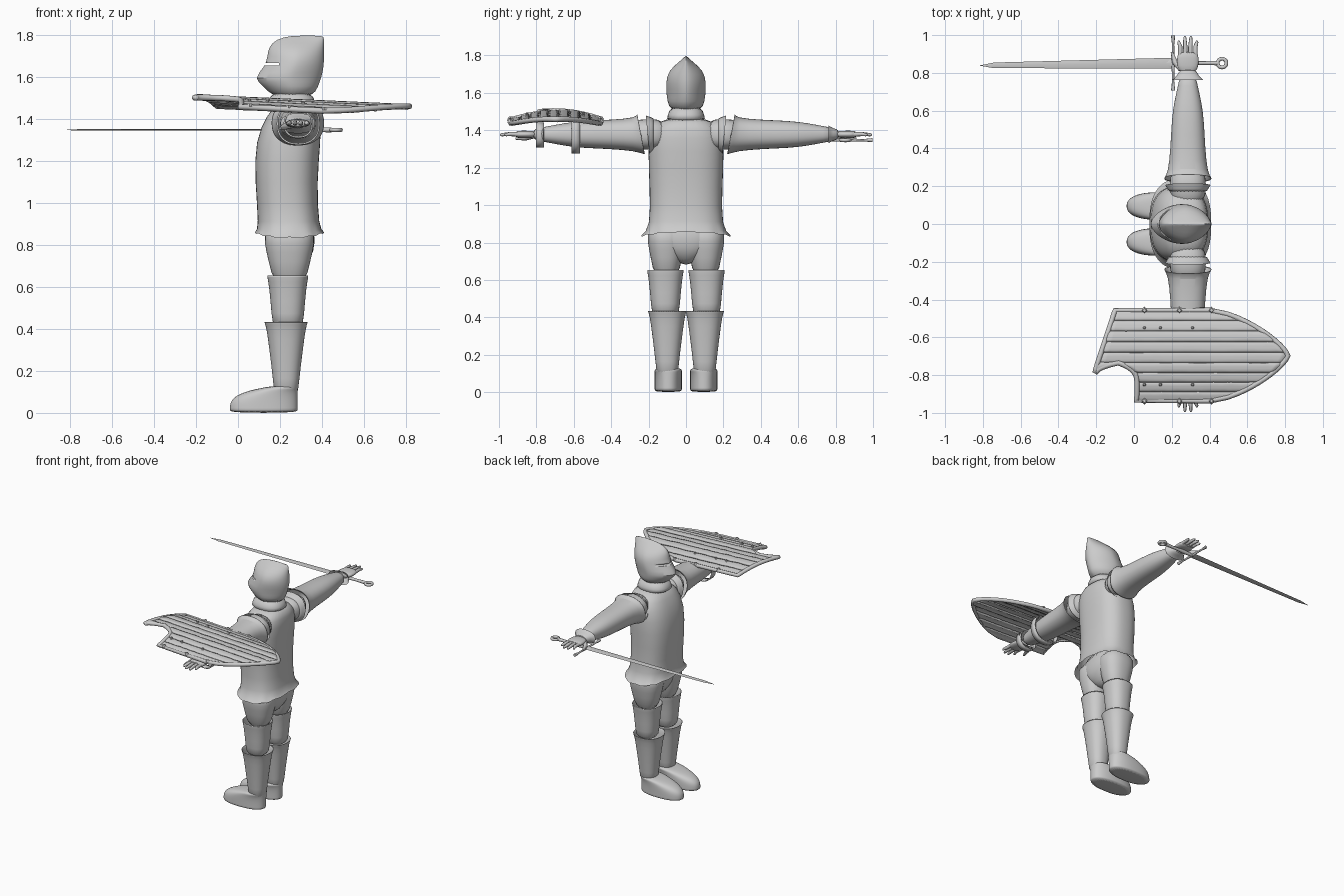
import bpy, bmesh, math, random
from mathutils import Vector

random.seed(4)
default_cube = bpy.data.objects.get("Cube")
if default_cube:
    bpy.data.objects.remove(default_cube)

steel = bpy.data.materials.new("steel_grey")
steel.use_nodes = True
colour = (0.6, 0.6, 0.6, 1)
steel.diffuse_color = colour
steel.node_tree.nodes["Principled BSDF"].inputs["Base Color"].default_value = colour


def finish(name, bm, sharp_angle=60, subdivisions=0, thickness=0):
    bmesh.ops.recalc_face_normals(bm, faces=bm.faces)
    mesh = bpy.data.meshes.new(name)
    bm.to_mesh(mesh)
    bm.free()
    mesh.materials.append(steel)
    for face in mesh.polygons:
        face.use_smooth = True
    mesh.set_sharp_from_angle(angle=math.radians(sharp_angle))
    part = bpy.data.objects.new(name, mesh)
    bpy.context.collection.objects.link(part)
    if thickness:
        part.modifiers.new("Solidify", "SOLIDIFY").thickness = thickness
    if subdivisions:
        subsurf = part.modifiers.new("Subdivision", "SUBSURF")
        subsurf.levels = subsurf.render_levels = subdivisions
    return part


def loft(name, rows, axis="z", middle=0, power=2.3, segments=32, side=1, open_start=False,
         open_end=False, shear=0, hem=None, subdivisions=1, thickness=0):
    """Skin superellipse rings; a row is (station, low, high, half_width)."""
    bm = bmesh.new()
    rings = []
    for index, (station, low, high, half_width) in enumerate(rows):
        ring = []
        for step in range(segments):
            angle = math.tau * step / segments
            c, s = math.cos(angle), math.sin(angle)
            across = (low + high) / 2 + (high - low) / 2 * math.copysign(abs(c) ** (2 / power), c)
            offset = half_width * math.copysign(abs(s) ** (2 / power), s)
            along = station
            if index == 0:
                along += shear * offset + (hem(angle) if hem else 0)
            if axis == "z":
                point = (across, (middle + offset) * side, along)
            elif axis == "y":
                point = (across, along * side, middle + offset)
            else:
                point = (along, middle + across, sword_height + offset)
            ring.append(bm.verts.new(point))
        rings.append(ring)
    for ring, following in zip(rings, rings[1:]):
        for a in range(segments):
            b = (a + 1) % segments
            bm.faces.new((ring[a], ring[b], following[b], following[a]))
    if not open_start:
        bm.faces.new(rings[0])
    if not open_end:
        bm.faces.new(rings[-1])
    return finish(name, bm, subdivisions=subdivisions, thickness=thickness)


def limb(name, profile, centre, flatness=1, **options):
    """Loft a straight part whose profile is pairs of (station, radius)."""
    rows = [(station, centre - radius, centre + radius, radius * flatness)
            for station, radius in profile]
    return loft(name, rows, **options)


def tube(name, points, radii, cyclic=False):
    curve = bpy.data.curves.new(name, "CURVE")
    curve.dimensions = "3D"
    curve.bevel_depth = 1
    curve.bevel_resolution = 2
    curve.use_fill_caps = True
    spline = curve.splines.new("POLY")
    spline.points.add(len(points) - 1)
    for target, point, radius in zip(spline.points, points, radii):
        target.co, target.radius = (*point, 1), radius
    spline.use_cyclic_u = cyclic
    spline.use_smooth = True
    curve.materials.append(steel)
    bpy.context.collection.objects.link(bpy.data.objects.new(name, curve))


def span(start, stop, count):
    return [start + (stop - start) * step / count for step in range(count + 1)]


# Torso with a flared, wavy hem, over the hips
def wavy_hem(angle):
    return 0.012 * math.cos(2 * angle) + 0.008 * math.cos(12 * angle)

loft("torso", [(0.845, 0.08, 0.41, 0.24), (0.88, 0.1, 0.385, 0.19), (1.1, 0.08, 0.375, 0.195),
               (1.3, 0.08, 0.395, 0.205), (1.42, 0.14, 0.395, 0.19), (1.47, 0.18, 0.36, 0.1)],
     power=2.5, open_start=True, hem=wavy_hem)
loft("hips", [(0.68, 0.2, 0.3, 0.03), (0.74, 0.16, 0.35, 0.11), (0.8, 0.13, 0.37, 0.19),
              (0.95, 0.12, 0.36, 0.17)])

# Helmet: ridged front and back, with a beaked visor and an eye slit
limb("gorget", [(1.445, 0.13), (1.48, 0.11), (1.53, 0.1)], centre=0.255, flatness=0.87)
visor = [(1.5, 0.16, 0.085), (1.56, 0.12, 0.1), (1.59, 0.07, 0.105), (1.65, 0.13, 0.107),
         (1.7, 0.14, 0.1), (1.74, 0.145, 0.07), (1.78, 0.18, 0.02), (1.797, 0.26, 0.004)]
helmet = loft("helmet", [(height, front, min(0.41, 0.36 + (height - 1.5) * 0.4), half_width)
                         for height, front, half_width in visor], power=1.7)
bm = bmesh.new()
bmesh.ops.create_cube(bm, size=1)
bmesh.ops.scale(bm, verts=bm.verts, vec=(0.14, 0.3, 0.012))
bmesh.ops.translate(bm, verts=bm.verts, vec=(0.125, 0, 1.66))
slit = finish("eye_slit_cutter", bm)
slit.hide_render = True
slit.hide_set(True)
cut = helmet.modifiers.new("Eye slit", "BOOLEAN")
cut.operation, cut.object = "DIFFERENCE", slit


def build_leg(side, tag):
    limb(tag + "_thigh", [(0.6, 0.075), (0.73, 0.1), (0.8, 0.12), (0.9, 0.12)],
         centre=0.245, middle=0.105, flatness=0.85, side=side)
    limb(tag + "_knee_guard", [(0.4, 0.07), (0.46, 0.077), (0.6, 0.088), (0.655, 0.1)],
         centre=0.237, middle=0.11, side=side, open_end=True, thickness=0.004)
    limb(tag + "_boot_shaft", [(0.08, 0.058), (0.15, 0.061), (0.3, 0.08), (0.41, 0.094), (0.433, 0.105)],
         centre=0.229, middle=0.1, side=side, open_end=True, thickness=0.004)
    # The instep falls away steeply from the ankle to a blunt toe
    foot = [(0.13 * rise, 0.21 * rise ** 4 - 0.04, 0.285, 0.073) for rise in span(0, 1, 8)]
    loft(tag + "_foot", foot, middle=0.095, side=side)


def build_arm(side, tag):
    place = dict(axis="y", centre=0.285, middle=1.378, side=side)
    limb(tag + "_shoulder", [(0.1, 0.09), (0.2, 0.1), (0.3, 0.09)], flatness=0.85, **place)
    limb(tag + "_shoulder_rim", [(0.205, 0.12), (0.185, 0.107), (0.165, 0.1)],
         flatness=0.85, open_start=True, shear=0.1, **place)
    limb(tag + "_sleeve", [(0.24, 0.128), (0.27, 0.105), (0.4, 0.092), (0.55, 0.086), (0.65, 0.072),
                           (0.74, 0.05), (0.78, 0.045)],
         flatness=0.85, open_start=True, shear=0.2, thickness=0.004, **place)
    limb(tag + "_cuff", [(0.762, 0.083), (0.785, 0.055), (0.82, 0.045)],
         flatness=0.58, open_start=True, **place)
    limb(tag + "_palm", [(0.8, 0.044), (0.84, 0.057), (0.88, 0.058), (0.915, 0.05)],
         flatness=0.35, **place)
    # Four fingers fan out from the palm, the middle ones longest
    for finger in range(4):
        spread = finger - 1.5
        reach = 0.998 - 0.012 * spread ** 2
        knuckle, tip = (0.285 + fan * spread for fan in (0.027, 0.032))
        tube(f"{tag}_finger_{finger + 1}",
             [(knuckle, 0.89 * side, 1.378), (knuckle, 0.94 * side, 1.38),
              (tip, (reach - 0.008) * side, 1.376), (tip, reach * side, 1.375)],
             (0.012, 0.0115, 0.008, 0.003))
    tube(tag + "_thumb", [(0.25, 0.82 * side, 1.37), (0.215, 0.86 * side, 1.36),
                          (0.2, 0.91 * side, 1.355)], (0.016, 0.015, 0.006))


for side, tag in ((1, "right"), (-1, "left")):
    build_leg(side, tag)
    build_arm(side, tag)

# Sword held across the right hand
sword_height, grip_line = 1.347, 0.852


def blade_row(along, half_width, half_depth=0.004):
    sway = 0.013 * (along - 0.2)
    return along, sway - half_width, sway + half_width, half_depth

diamond = dict(axis="x", middle=grip_line, power=1, segments=4, subdivisions=0)
diamond["power"] = 2
loft("blade", [blade_row(-0.815, 0.001, 0.001), blade_row(-0.74, 0.015), blade_row(0.2, 0.028)],
     **diamond)
loft("blade_collar", [blade_row(0.165, 0.008), blade_row(0.205, 0.034, 0.01)], **diamond)
tube("cross_guard", [(0.207, grip_line + reach, sword_height) for reach in span(-0.145, 0.145, 6)],
     (0.011, 0.006, 0.007, 0.01, 0.007, 0.006, 0.011))
tube("sword_grip", [(along, grip_line, sword_height) for along in span(0.2, 0.445, 3)],
     (0.011, 0.013, 0.01, 0.012))
tube("ring_pommel", [(0.466 + 0.023 * math.cos(turn), grip_line + 0.023 * math.sin(turn), sword_height)
                     for turn in span(0, math.tau, 24)[:-1]], [0.01] * 24, cyclic=True)

# Shield outline rules: slanted top edge, lance notch, horn beside it and pointed foot
shield_middle, shield_top, shield_bottom, horn_root = -0.697, -0.457, -0.937, -0.735


def slant(y):
    return 0.33 * (y - shield_top) - 0.1


def notch(y):
    return 0.016 - 300 * (y + 0.87) ** 4


def horn(y):
    return 0.115 * ((y + 0.787) / 0.052) ** 2 - 0.2


def point(y):
    outward = abs(y - shield_middle) / 0.24
    return 0.4 + 0.415 * max(0, 1 - outward ** 1.3) ** 0.66


def arch(x, y):
    return 1.496 - 0.045 * x - 0.04 * ((y - shield_middle) / 0.24) ** 2


def board(name, start, stop, left, right, columns=24):
    bm = bmesh.new()
    lift = random.uniform(-0.004, 0.004)
    grid = [[bm.verts.new((x, y, arch(x, y) + lift)) for x in span(left(y), right(y), columns)]
            for y in span(start, stop, 5)]
    for row, following in zip(grid, grid[1:]):
        for a in range(columns):
            bm.faces.new((row[a], following[a], following[a + 1], row[a + 1]))
    # Worn, uneven long edges
    for vert in grid[0] + grid[-1]:
        vert.co.z -= random.uniform(0.002, 0.007)
    finish(name, bm, thickness=0.018).modifiers["Solidify"].offset = 0


for edges, left in ((span(shield_top, horn_root, 5), slant), (span(horn_root, shield_bottom, 4), notch)):
    for start, stop in zip(edges, edges[1:]):
        board("shield_board", start - 0.003, stop + 0.002, left, point)
board("shield_horn", horn_root, -0.785, slant, horn, columns=6)

outline = []
for edge, start, stop in ((point, shield_top, shield_bottom), (notch, shield_bottom, horn_root),
                          (horn, -0.745, -0.785), (slant, -0.78, shield_top)):
    outline += [(edge(y), y, arch(edge(y), y)) for y in span(start, stop, 24)]
tube("shield_rim", outline, [0.014] * len(outline), cyclic=True)


def stud(name, x, y, radius, sides):
    bm = bmesh.new()
    bmesh.ops.create_cone(bm, cap_ends=True, segments=sides, radius1=radius,
                          radius2=radius / 2, depth=0.014)
    bmesh.ops.translate(bm, verts=bm.verts, vec=Vector((x, y, arch(x, y) + 0.012)))
    finish(name, bm, sharp_angle=30)


for x in (0.055, 0.24, 0.41):
    for y in (shield_top, shield_bottom):
        stud("rim_clip", x, y, radius=0.02, sides=4)
    for y in (-0.55, -0.85):
        stud("board_nail", x - 0.1 if x > 0.1 else x, y, radius=0.009, sides=8)

# Straps that hold the shield to the forearm
for name, station, radius, flatness in (("arm_strap", 0.59, 0.103, 0.97), ("hand_strap", 0.78, 0.07, 0.95)):
    limb(name, [(station - 0.022, radius), (station + 0.022, radius)], centre=0.287, flatness=flatness,
         axis="y", middle=1.375, side=-1, open_start=True, open_end=True, thickness=0.008, subdivisions=0)
